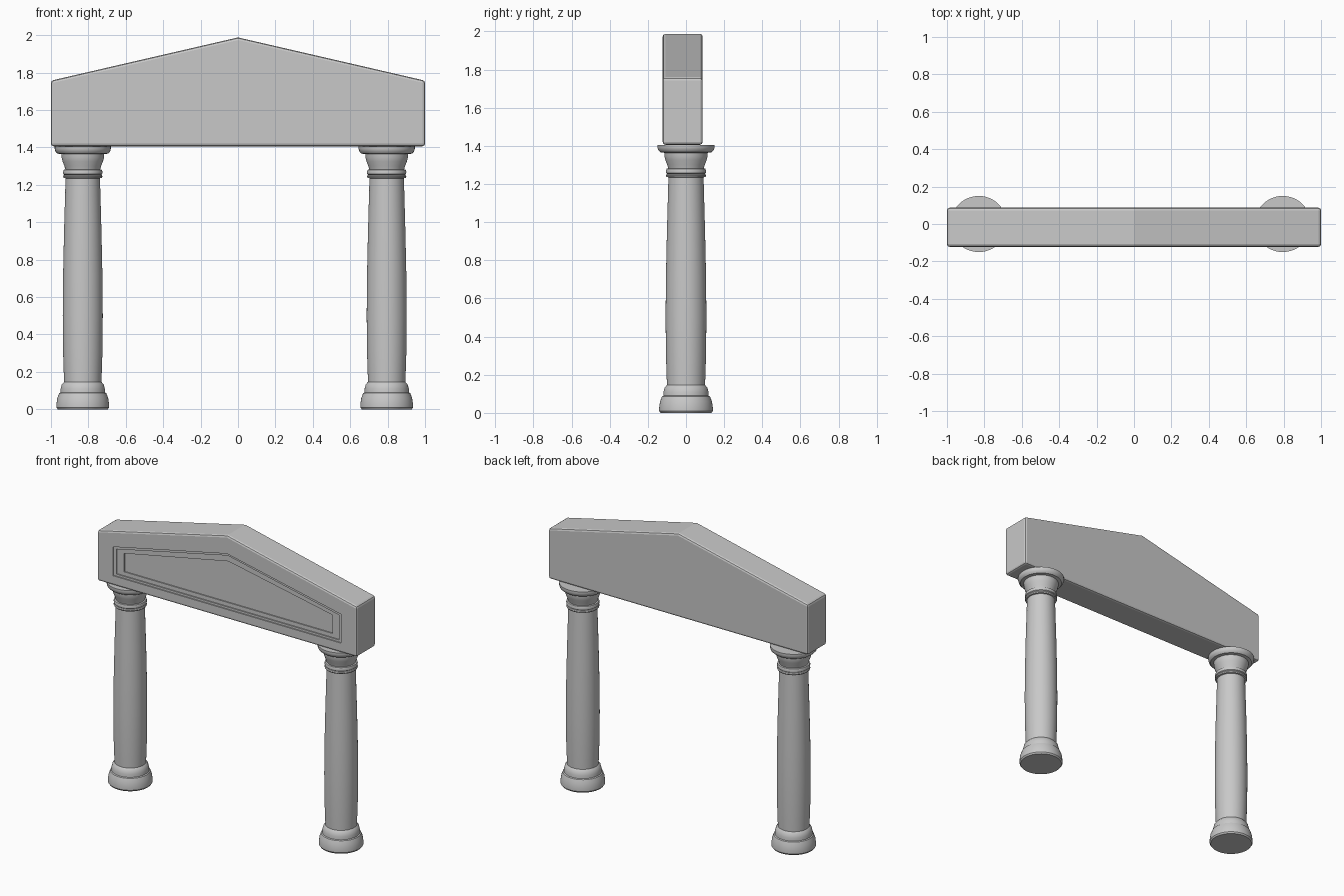
import bpy
import bmesh
import math

cube = bpy.data.objects.get("Cube")
if cube:
    bpy.data.objects.remove(cube, do_unlink=True)

# Single stone colour
stone = bpy.data.materials.new("grey stone")
stone.use_nodes = True
colour = (0.58, 0.58, 0.58, 1)
stone.diffuse_color = colour
stone.node_tree.nodes["Principled BSDF"].inputs["Base Color"].default_value = colour


def make_object(name, bm):
    bmesh.ops.recalc_face_normals(bm, faces=bm.faces)
    mesh = bpy.data.meshes.new(name)
    bm.to_mesh(mesh)
    bm.free()
    mesh.materials.append(stone)
    obj = bpy.data.objects.new(name, mesh)
    bpy.context.collection.objects.link(obj)
    return obj


def activate(obj):
    bpy.ops.object.select_all(action='DESELECT')
    obj.select_set(True)
    bpy.context.view_layer.objects.active = obj


def gable(name, half, bottom, eave, apex, front, back):
    """Five-sided gable outline extruded from front to back."""
    bm = bmesh.new()
    outline = [(-half, bottom), (half, bottom), (half, eave), (0, apex), (-half, eave)]
    face = bm.faces.new([bm.verts.new((x, front, z)) for x, z in outline])
    grown = bmesh.ops.extrude_face_region(bm, geom=[face])["geom"]
    moved = [v for v in grown if isinstance(v, bmesh.types.BMVert)]
    bmesh.ops.translate(bm, verts=moved, vec=(0, back - front, 0))
    return make_object(name, bm)


# Pediment slab with softened edges
FRONT, BACK = -0.122, 0.087
pediment = gable("pediment", 1.0, 1.406, 1.757, 1.988, FRONT, BACK)
activate(pediment)
bevel = pediment.modifiers.new("soft edges", 'BEVEL')
bevel.width = 0.014
bevel.segments = 2
bpy.ops.object.modifier_apply(modifier=bevel.name)

# Stepped recess in the front of the pediment
steps = [
    (0.878, 1.473, 1.674, 1.861, 0.008),
    (0.858, 1.487, 1.660, 1.845, 0.016),
    (0.804, 1.514, 1.642, 1.802, 0.024),
]
for half, bottom, eave, apex, depth in steps:
    cutter = gable("recess_cutter", half, bottom, eave, apex, FRONT - 0.1, FRONT + depth)
    cutter.hide_render = True
    activate(pediment)
    cut = pediment.modifiers.new("recess", 'BOOLEAN')
    cut.operation = 'DIFFERENCE'
    cut.solver = 'EXACT'
    cut.object = cutter
    bpy.ops.object.modifier_apply(modifier=cut.name)
    bpy.data.objects.remove(cutter, do_unlink=True)

# Column profile as (radius, height)
profile = [
    (0, 0), (0.134, 0), (0.141, 0.01), (0.141, 0.025), (0.136, 0.06), (0.126, 0.086),
    (0.119, 0.09), (0.118, 0.11), (0.112, 0.133), (0.102, 0.144),
    (0.1, 0.146), (0.105, 0.3), (0.107, 0.5), (0.105, 0.72), (0.1, 0.95), (0.092, 1.235),
    (0.102, 1.237), (0.105, 1.244), (0.102, 1.251), (0.098, 1.253),
    (0.104, 1.258), (0.105, 1.27), (0.102, 1.28), (0.093, 1.282),
    (0.098, 1.3), (0.108, 1.325), (0.113, 1.345), (0.114, 1.364),
    (0.135, 1.367), (0.146, 1.378), (0.15, 1.392), (0.15, 1.405), (0, 1.405),
]


def column(name, x):
    bm = bmesh.new()
    verts = [bm.verts.new((r, 0, z)) for r, z in profile]
    edges = [bm.edges.new(pair) for pair in zip(verts, verts[1:])]
    bmesh.ops.spin(bm, geom=verts + edges, cent=(0, 0, 0), axis=(0, 0, 1),
                   angle=math.tau, steps=48)
    bmesh.ops.remove_doubles(bm, verts=bm.verts, dist=0.0005)
    obj = make_object(name, bm)
    obj.location.x = x
    activate(obj)
    bpy.ops.object.shade_smooth_by_angle(angle=math.radians(32))


column("right_column", -0.83)
column("left_column", 0.795)
